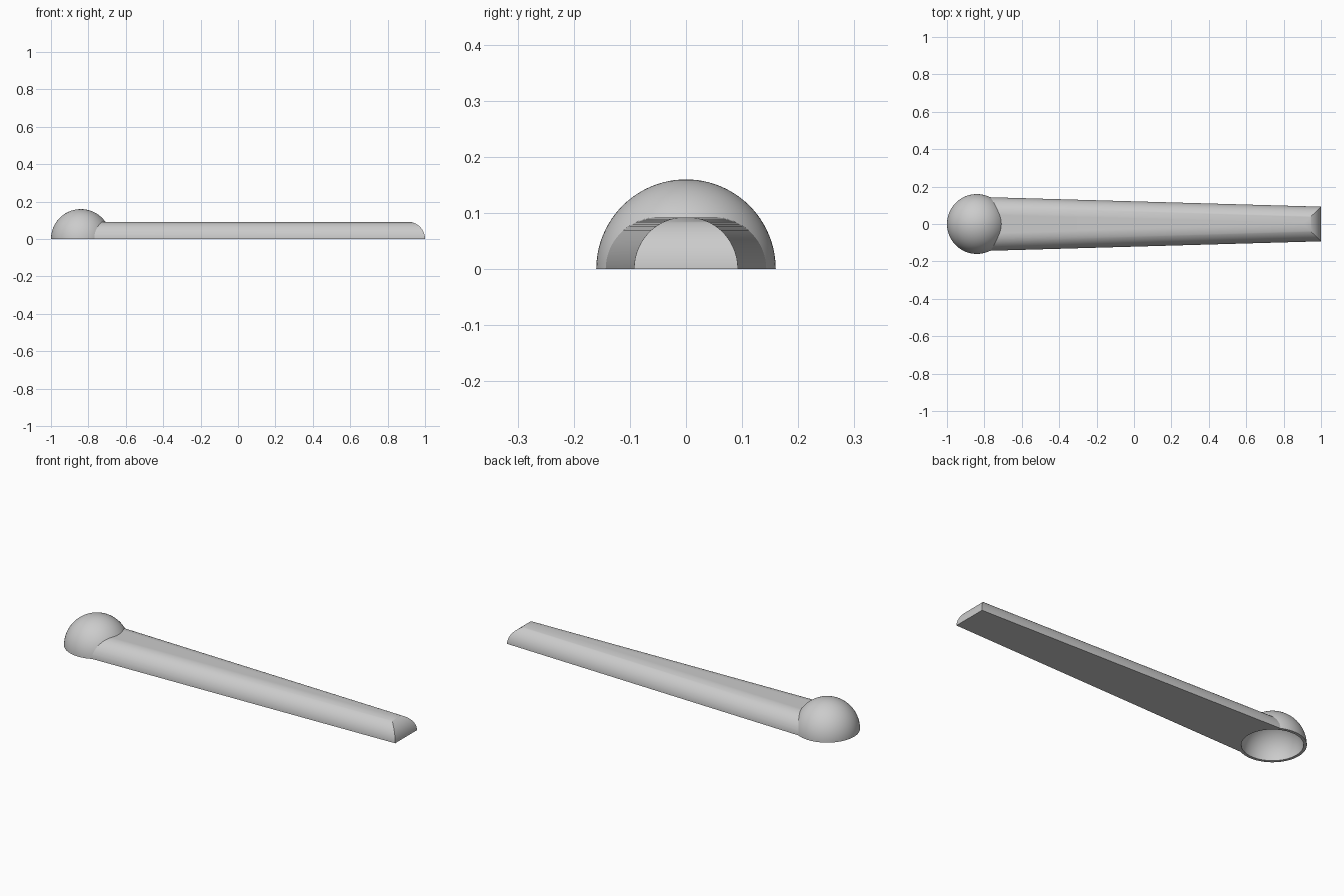
import bpy, bmesh
from math import sin, cos, pi, radians

if "Cube" in bpy.data.objects:
    bpy.data.objects.remove(bpy.data.objects["Cube"], do_unlink=True)

BOWL_X, OUTER, INNER = -0.84, 0.16, 0.145
ROUND = 0.0925      # edge radius, also the handle height
TAPER = 0.0286      # half-width gained per unit towards the bowl

grey = bpy.data.materials.new("light grey")
grey.use_nodes = True
colour = (0.6, 0.6, 0.6, 1)
grey.diffuse_color = colour
grey.node_tree.nodes["Principled BSDF"].inputs["Base Color"].default_value = colour


def make_object(name, bm):
    bmesh.ops.recalc_face_normals(bm, faces=bm.faces)
    mesh = bpy.data.meshes.new(name)
    bm.to_mesh(mesh)
    bm.free()
    mesh.materials.append(grey)
    obj = bpy.data.objects.new(name, mesh)
    bpy.context.collection.objects.link(obj)
    return obj


def activate(obj):
    bpy.ops.object.select_all(action='DESELECT')
    obj.select_set(True)
    bpy.context.view_layer.objects.active = obj


# Bowl: an upturned hollow hemisphere, revolved from a shell profile
bm = bmesh.new()
steps = 24
arc = [i * pi / 2 / steps for i in range(steps + 1)]
points = [(OUTER * cos(a), OUTER * sin(a)) for a in reversed(arc)]
points += [(INNER * cos(a), INNER * sin(a)) for a in arc]
verts = [bm.verts.new((x, 0, z)) for x, z in points]
edges = [bm.edges.new(pair) for pair in zip(verts, verts[1:])]
bmesh.ops.spin(bm, geom=verts + edges, cent=(0, 0, 0), axis=(0, 0, 1),
               angle=2 * pi, steps=96)
bmesh.ops.remove_doubles(bm, verts=bm.verts, dist=0.0002)
bowl = make_object("bowl", bm)
bowl.location.x = BOWL_X

# Handle: stacked tapered outlines, inset along a quarter circle
bm = bmesh.new()
layers = []
for i in range(steps + 1):
    a = i * pi / 2 / steps
    inset = ROUND * (1 - cos(a))
    ring = []
    for x, side in ((BOWL_X, -1), (1 - inset, -1), (1 - inset, 1), (BOWL_X, 1)):
        width = ROUND + TAPER * (1 - x) - inset
        ring.append(bm.verts.new((x, side * width, ROUND * sin(a))))
    layers.append(ring)
for low, high in zip(layers, layers[1:]):
    for k in range(4):
        n = (k + 1) % 4
        bm.faces.new((low[k], low[n], high[n], high[k]))
bm.faces.new(layers[0])
bm.faces.new(layers[-1])
handle = make_object("handle", bm)

# Trim the handle where it meets the bowl wall
bm = bmesh.new()
bmesh.ops.create_uvsphere(bm, u_segments=96, v_segments=49, radius=OUTER - 0.003)
cutter = make_object("bowl_cutter", bm)
cutter.location.x = BOWL_X
cutter.hide_render = True
trim = handle.modifiers.new("trim", 'BOOLEAN')
trim.operation = 'DIFFERENCE'
trim.solver = 'EXACT'
trim.object = cutter
activate(handle)
bpy.ops.object.modifier_apply(modifier=trim.name)
bpy.data.objects.remove(cutter, do_unlink=True)

for obj in (bowl, handle):
    activate(obj)
    bpy.ops.object.shade_smooth_by_angle(angle=radians(30))
